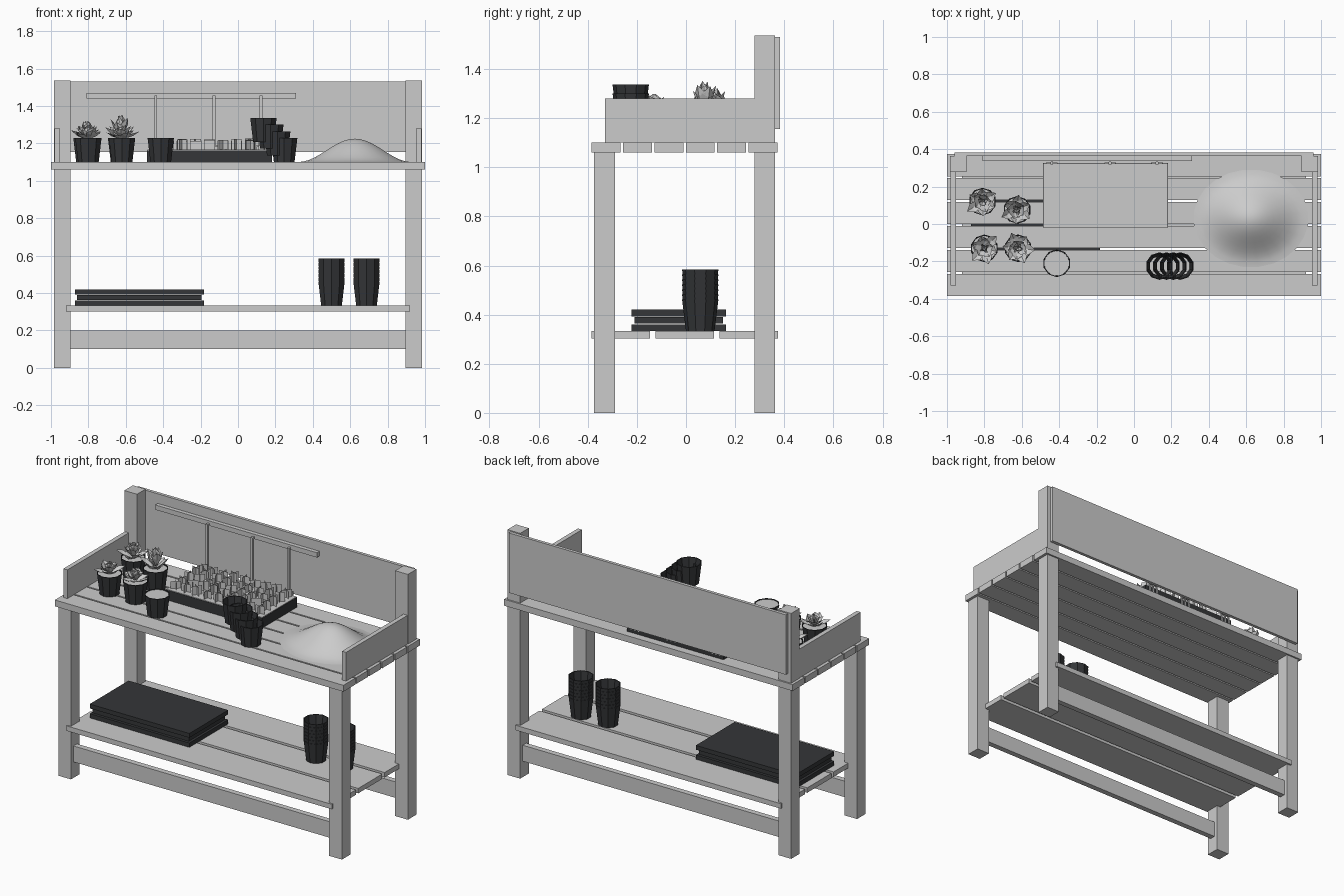
import bpy, bmesh, math, random
from mathutils import Vector, Matrix

if "Cube" in bpy.data.objects:
    bpy.data.objects.remove(bpy.data.objects["Cube"])

random.seed(4)
dark = bpy.data.materials.new("dark_plastic")
dark.diffuse_color = (0.035, 0.037, 0.04, 1)
dark.use_nodes = True
dark.node_tree.nodes["Principled BSDF"].inputs["Base Color"].default_value = dark.diffuse_color


def finish(name, bm, mat=None):
    me = bpy.data.meshes.new(name)
    bm.to_mesh(me)
    bm.free()
    ob = bpy.data.objects.new(name, me)
    bpy.context.collection.objects.link(ob)
    if mat:
        me.materials.append(mat)
    return ob


def box(name, x, y, z, mat=None):
    bm = bmesh.new()
    bmesh.ops.create_cube(bm, size=1)
    for v in bm.verts:
        v.co = [(r[0] + r[1]) / 2 + c * (r[1] - r[0]) for r, c in zip((x, y, z), v.co)]
    return finish(name, bm, mat)


def lathe(bm, profile, n, cx, cy, cz, closed=False):
    rings = []
    for r, z in profile:
        rings.append([bm.verts.new((cx + r * math.cos((i + .5) * math.tau / n),
                                    cy + r * math.sin((i + .5) * math.tau / n), cz + z))
                      for i in range(n)])
    pairs = list(zip(rings, rings[1:] + rings[:1])) if closed else list(zip(rings, rings[1:]))
    for a, b in pairs:
        for i in range(n):
            j = (i + 1) % n
            bm.faces.new((a[i], a[j], b[j], b[i]))
    return rings


# Thin tapered pot wall
POT = [(.058, 0), (.074, .128), (.069, .128), (.053, 0)]


def pots(name, places):
    bm = bmesh.new()
    for p in places:
        lathe(bm, POT, 10, *p, closed=True)
    return finish(name, bm, dark)


def pot_soil(name, x, y, z):
    bm = bmesh.new()
    bmesh.ops.create_circle(bm, cap_ends=True, segments=10, radius=.0695,
                            matrix=Matrix.Translation((x, y, z)) @ Matrix.Rotation(math.pi / 10, 4, 'Z'))
    return finish(name, bm)


# Legs, side boards
for s, side in ((-1, "left"), (1, "right")):
    xs = sorted((s * .983, s * .895))
    box(side + "_front_leg", xs, (-.375, -.29), (0, 1.06))
    box(side + "_back_post", xs, (.278, .363), (0, 1.537))
    box(side + "_board", sorted((s * .98, s * .952)), (-.33, .278), (1.1, 1.28))

# Worktop slats and lower shelf planks
for i in range(6):
    y = -.385 + i * .128
    box("top_slat", (-1, 1), (y, y + .118), (1.06, 1.1))
for i in range(3):
    y = -.385 + i * .261
    box("shelf_plank", (-.92, .92), (y, y + .238), (.302, .333))

# Lower rails, back board, tool rail
box("front_rail", (-.9, .9), (-.35, -.315), (.1, .2))
box("back_rail", (-.9, .9), (.303, .338), (.1, .2))
box("back_board", (-.96, .96), (.363, .383), (1.155, 1.53))
box("tool_rail", (-.81, .31), (.338, .363), (1.44, 1.47))

# Hanging hand forks
for x in (-.44, -.128, .123):
    box("fork_handle", (x - .007, x + .007), (.318, .332), (1.18, 1.455))
    box("fork_hook", (x - .005, x + .005), (.325, .345), (1.445, 1.455))
    box("fork_crossbar", (x - .03, x + .03), (.32, .33), (1.18, 1.19))
    for dx in (-.027, 0, .027):
        box("fork_tine", (x + dx - .004, x + dx + .004), (.32, .33), (1.12, 1.18))

# Seedling tray with upright crossed leaf cards
box("seed_tray", (-.487, .182), (-.02, .325), (1.1, 1.162), dark)
box("tray_soil", (-.485, .18), (-.018, .323), (1.162, 1.166))
bm = bmesh.new()
for i in range(9):
    for j in range(5):
        cx, cy = -.445 + i * .073, .02 + j * .066
        a0, h = random.uniform(0, math.pi), random.uniform(.045, .062)
        for a in (a0, a0 + math.pi / 2):
            d = Vector((math.cos(a), math.sin(a), 0)) * .03
            c = Vector((cx, cy, 1.165))
            up = Vector((0, 0, h))
            bm.faces.new([bm.verts.new(p) for p in (c - d, c + d, c + d + up, c - d + up)])
finish("seedlings", bm)


# Succulents: rosettes of cupped pointed leaves
def succulent(x, y, height):
    pots("succulent_pot", [(x, y, 1.1)])
    pot_soil("succulent_soil", x, y, 1.222)
    bm = bmesh.new()
    top = height - 1.222
    for count, length, elev, lift in ((6, .098, 22, .0), (5, .085, 45, .01), (4, .07, 70, .02)):
        phase = random.uniform(0, 6)
        for i in range(count):
            L = length * random.uniform(.85, 1.1)
            e = math.radians(elev + random.uniform(-8, 8))
            rot = Matrix.Rotation(phase + i * math.tau / count, 4, 'Z') @ Matrix.Rotation(-e, 4, 'Y')
            outline = [(0, -.012, 0), (.65, -.028, .010), (1, 0, .008), (.65, .028, .010),
                       (0, .012, 0), (.6, 0, -.004)]
            vs = []
            for u, w, c in outline:
                p = rot @ Vector((u * L, w, c))
                vs.append(bm.verts.new((x + p.x, y + p.y, 1.222 + (p.z + lift) * top / .1)))
            for f in ((0, 1, 5), (1, 2, 5), (2, 3, 5), (3, 4, 5), (4, 0, 5)):
                bm.faces.new([vs[k] for k in f])
    finish("succulent_leaves", bm)


for p in ((-.81, .12, 1.335), (-.625, .075, 1.36), (-.8, -.13, 1.305), (-.62, -.13, 1.305)):
    succulent(*p)

# Filled pot, leaning pot stack, nested pots on the shelf
pots("filled_pot", [(-.413, -.21, 1.1)])
pot_soil("filled_pot_soil", -.413, -.21, 1.224)
pots("leaning_pot_stack", [(.247 - i * .037, -.225, 1.1 + i * .036) for i in range(4)])
for x in (.5, .687):
    pots("nested_pots", [(x, .058, .333 + i * .0205) for i in range(7)])

# Spare trays on the shelf
for i, d in enumerate((0, .012, 0)):
    z = .333 + i * .03
    box("spare_tray", (-.872 + d, -.182 - d), (-.222 + d, .162 - d), (z, z + .027), dark)

# Smooth soil heap
bm = bmesh.new()
prof = [(t / 10, .125 * (.5 + .5 * math.cos(math.pi * t / 10))) for t in range(10, 0, -1)]
rings = lathe(bm, prof, 24, 0, 0, 1.1)
tip = bm.verts.new((0, 0, 1.225))
for i in range(24):
    bm.faces.new((rings[-1][i], rings[-1][(i + 1) % 24], tip))
for v in bm.verts:
    v.co.x, v.co.y = .625 + v.co.x * .308, .03 + v.co.y * .262
for f in bm.faces:
    f.smooth = True
finish("soil_heap", bm)
